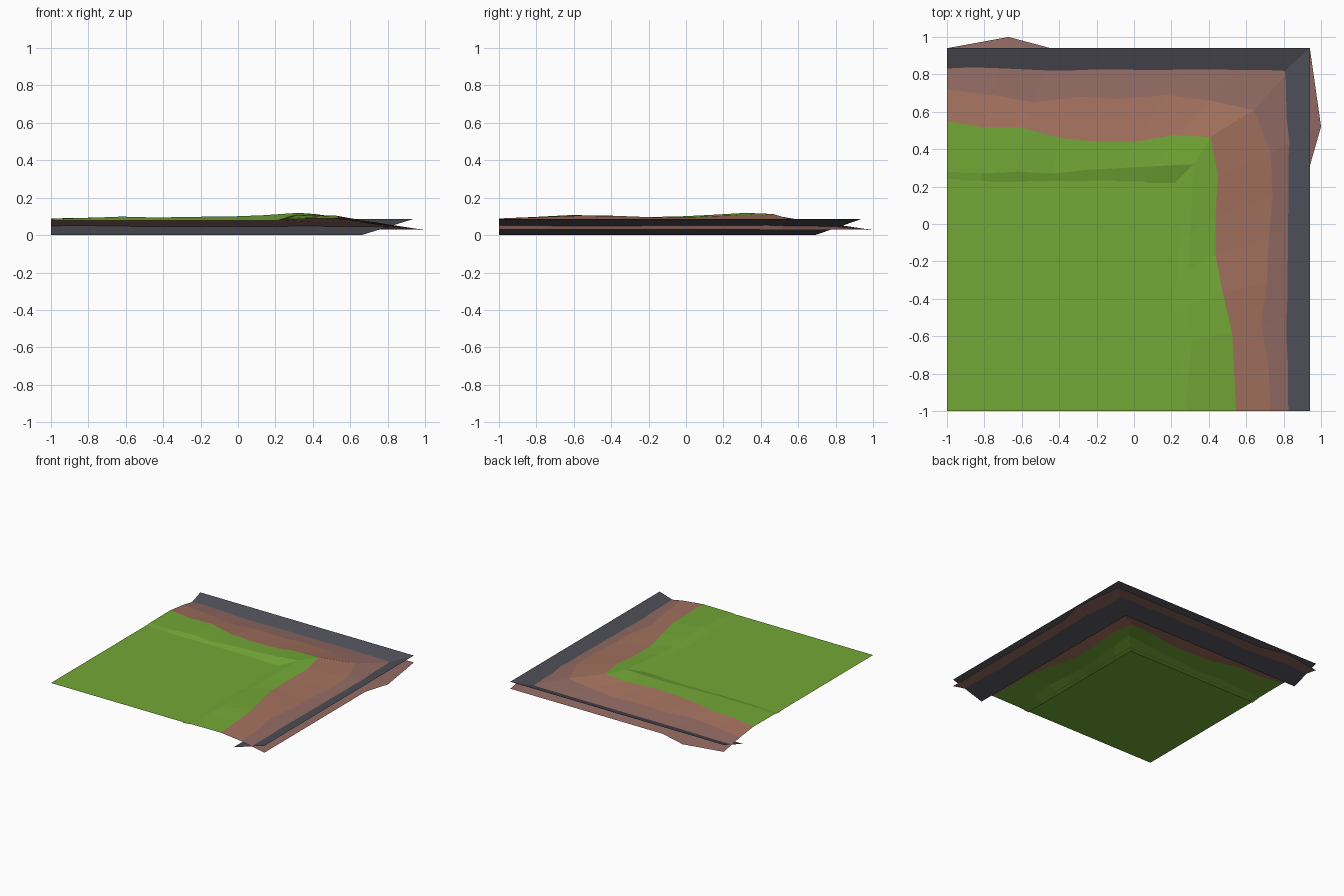
import bpy

if "Cube" in bpy.data.objects:
    bpy.data.objects.remove(bpy.data.objects["Cube"])


def material(name, rgb):
    # sRGB 0-255 to linear diffuse colour
    m = bpy.data.materials.new(name)
    lin = [((c / 255 + 0.055) / 1.055) ** 2.4 for c in rgb]
    m.diffuse_color = (*lin, 1)
    m.use_nodes = True
    m.node_tree.nodes["Principled BSDF"].inputs["Base Color"].default_value = m.diffuse_color
    return m


GRASS = material("grass green", (115, 167, 54))
EARTH = material("warm earth", (163, 113, 94))
CLAY = material("mauve earth", (146, 106, 99))
STONE = material("dark stone", (78, 78, 87))


def strip(name, rows, mats):
    """Skin neighbouring rows of points; one material per band."""
    n = len(rows[0])
    verts = [p for r in rows for p in r]
    faces, slots = [], []
    for j in range(len(rows) - 1):
        for i in range(n - 1):
            a, b = j * n + i, (j + 1) * n + i
            faces.append((a, a + 1, b + 1, b))
            slots.append(j)
    me = bpy.data.meshes.new(name)
    me.from_pydata(verts, [], faces)
    used = list(dict.fromkeys(mats))
    for m in used:
        me.materials.append(m)
    for p, s in zip(me.polygons, slots):
        p.material_index = used.index(mats[s])
    if sum(p.normal.z for p in me.polygons) < 0:
        me.flip_normals()
    ob = bpy.data.objects.new(name, me)
    bpy.context.collection.objects.link(ob)
    return ob


def bend(back, corner, side, heights):
    """L-shaped row: back arm (y values), corner, right arm (x values)."""
    cx, cy = corner
    n = len(back)
    pts = [(-1 + (cx + 1) * i / n, y) for i, y in enumerate(back)]
    pts.append(corner)
    pts += [(x, cy - (cy + 1) * (i + 1) / n) for i, x in enumerate(side)]
    if not isinstance(heights, list):
        heights = [heights] * len(pts)
    return [(x, y, z) for (x, y), z in zip(pts, heights)]


# Flat lawn
strip("lawn", [[(-1, -1, .084), (.24, -1, .084)],
               [(-1, .24, .084), (.24, .24, .084)]], [GRASS])

# Uneven bank: inner foot, crest, grass edge, break of slope, lower lip
foot = bend([.2] * 7, (.2, .2), [.2] * 7, .077)
crest = bend([.28, .27, .28, .27, .29, .30, .31], (.32, .32),
             [.31, .30, .29, .29, .31, .29, .28],
             [.087, .092, .099, .094, .098, .099, .106, .119,
              .108, .099, .097, .105, .107, .097, .087])
edge = bend([.55, .515, .515, .46, .44, .44, .475], (.41, .465),
            [.45, .435, .435, .475, .525, .535, .545],
            [.089, .093, .098, .093, .096, .097, .104, .113,
             .106, .097, .095, .103, .104, .096, .089])
brk = bend([.72, .69, .65, .68, .67, .69, .66], (.64, .61),
           [.73, .74, .72, .71, .68, .72, .73], .069)
lip = bend([.94] * 7, (.94, .94), [.94] * 7, .03)
lip[1] = (-.67, 1, .027)      # two outward bulges on the lip
lip[8] = (1, .52, .027)
lip[9] = (.94, .31, .03)
strip("earth_bank", [foot, crest, edge, brk, lip], [GRASS, GRASS, EARTH, CLAY])

# Tilted stone band crossing through the bank
strip("stone_band",
      [[(-1, .69, 0), (.66, .69, 0), (.66, -1, 0)],
       [(-1, .94, .087), (.94, .94, .087), (.94, -1, .087)]], [STONE])
